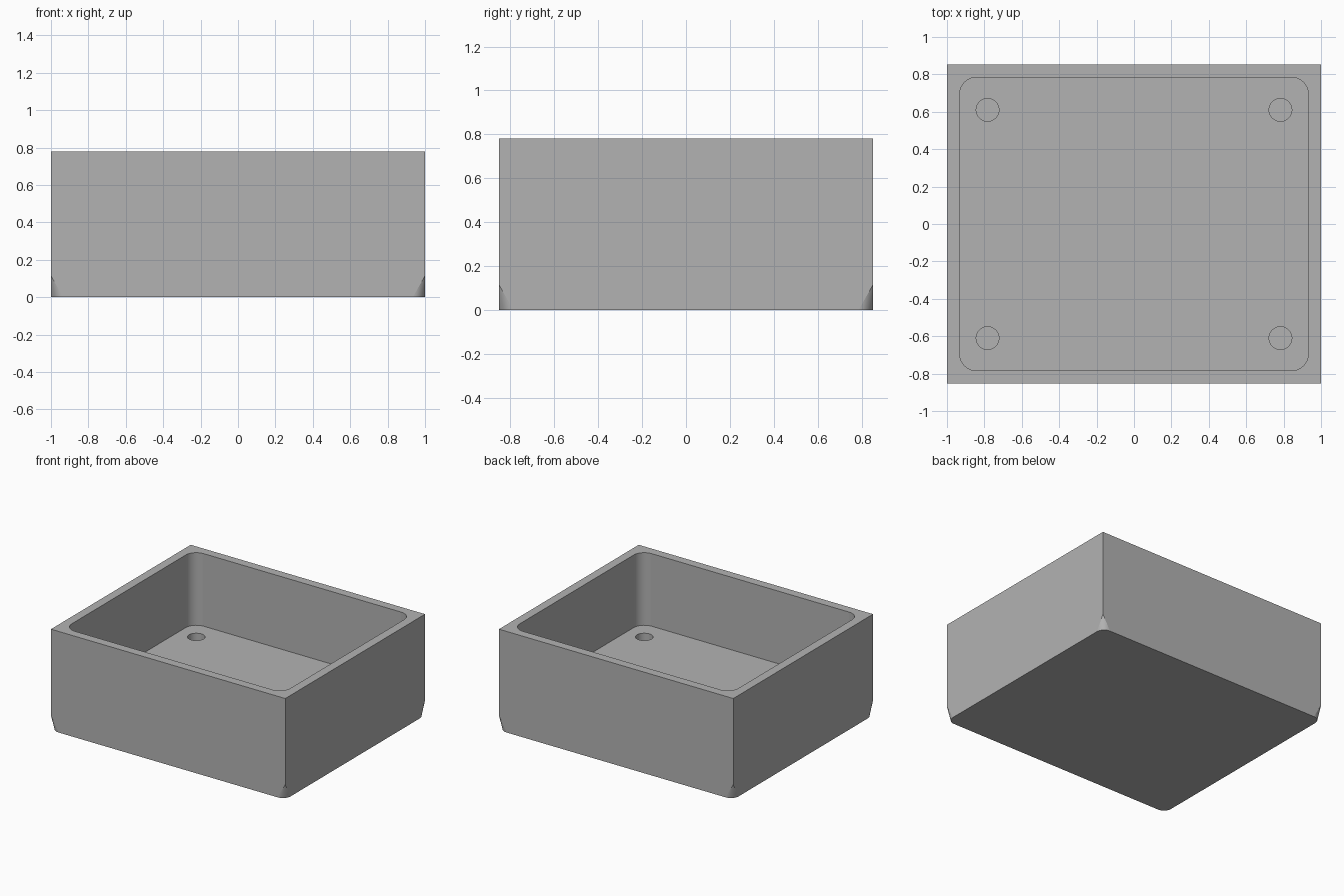
import bpy, bmesh
from math import sin, cos, pi

cube = bpy.data.objects.get("Cube")
if cube:
    bpy.data.objects.remove(cube, do_unlink=True)

HALF_X, HALF_Y, HEIGHT = 1.0, 0.852, 0.78
FLOOR, HOLE_DEPTH = 0.22, 0.15
SEGS = 12

grey = bpy.data.materials.new("plain grey")
grey.use_nodes = True
color = (0.45, 0.45, 0.45, 1)
grey.diffuse_color = color
grey.node_tree.nodes["Principled BSDF"].inputs["Base Color"].default_value = color

bm = bmesh.new()


def corner_arcs(hx, hy, r, z):
    """Four vertex arcs of a rounded rectangle, counter-clockwise."""
    arcs = []
    for k, (sx, sy) in enumerate([(1, 1), (-1, 1), (-1, -1), (1, -1)]):
        angles = [(k + i / SEGS) * pi / 2 for i in range(SEGS + 1)]
        arcs.append([bm.verts.new((sx * (hx - r) + r * cos(a),
                                   sy * (hy - r) + r * sin(a), z)) for a in angles])
    return arcs


def circle(x, y, r, z, n=32):
    return [bm.verts.new((x + r * cos(2 * pi * i / n),
                          y + r * sin(2 * pi * i / n), z)) for i in range(n)]


def walls(lower, upper, smooth):
    """Inward-facing wall between two closed rings."""
    n = len(lower)
    for i in range(n):
        j = (i + 1) % n
        f = bm.faces.new((lower[j], lower[i], upper[i], upper[j]))
        f.smooth = smooth(i)


def loop_edges(ring):
    return [bm.edges.get((a, b)) or bm.edges.new((a, b))
            for a, b in zip(ring, ring[1:] + ring[:1])]


def fill(*rings):
    """Flat face bounded by an outer ring and any inner rings."""
    edges = [e for ring in rings for e in loop_edges(ring)]
    bmesh.ops.triangle_fill(bm, edges=edges, use_beauty=True, normal=(0, 0, 1))


# Outer shell: square corners that taper into rounded ones at the base
base = corner_arcs(HALF_X, HALF_Y, 0.065, 0)
signs = [(1, 1), (-1, 1), (-1, -1), (1, -1)]
apex = [bm.verts.new((sx * HALF_X, sy * HALF_Y, 0.115)) for sx, sy in signs]
top = [bm.verts.new((sx * HALF_X, sy * HALF_Y, HEIGHT)) for sx, sy in signs]
for k in range(4):
    n = (k + 1) % 4
    bm.faces.new((base[k][-1], base[n][0], apex[n], top[n], top[k], apex[k]))
    for a, b in zip(base[k], base[k][1:]):
        bm.faces.new((a, b, apex[k])).smooth = True
bm.faces.new([v for arc in reversed(base) for v in reversed(arc)])

# Cavity with rounded vertical corners
floor_ring = sum(corner_arcs(0.932, 0.784, 0.09, FLOOR), [])
rim_ring = sum(corner_arcs(0.932, 0.784, 0.09, HEIGHT), [])
walls(floor_ring, rim_ring, lambda i: i % (SEGS + 1) != SEGS)
fill(top, rim_ring)

# Blind round holes in the floor
mouths = []
for sx, sy in signs:
    mouth = circle(sx * 0.783, sy * 0.61, 0.061, FLOOR)
    bottom = circle(sx * 0.783, sy * 0.61, 0.061, FLOOR - HOLE_DEPTH)
    walls(bottom, mouth, lambda i: True)
    bm.faces.new(bottom)
    mouths.append(mouth)
fill(floor_ring, *mouths)

bmesh.ops.recalc_face_normals(bm, faces=bm.faces)
mesh = bpy.data.meshes.new("open_box")
bm.to_mesh(mesh)
bm.free()
mesh.materials.append(grey)
box = bpy.data.objects.new("open_box", mesh)
bpy.context.collection.objects.link(box)
